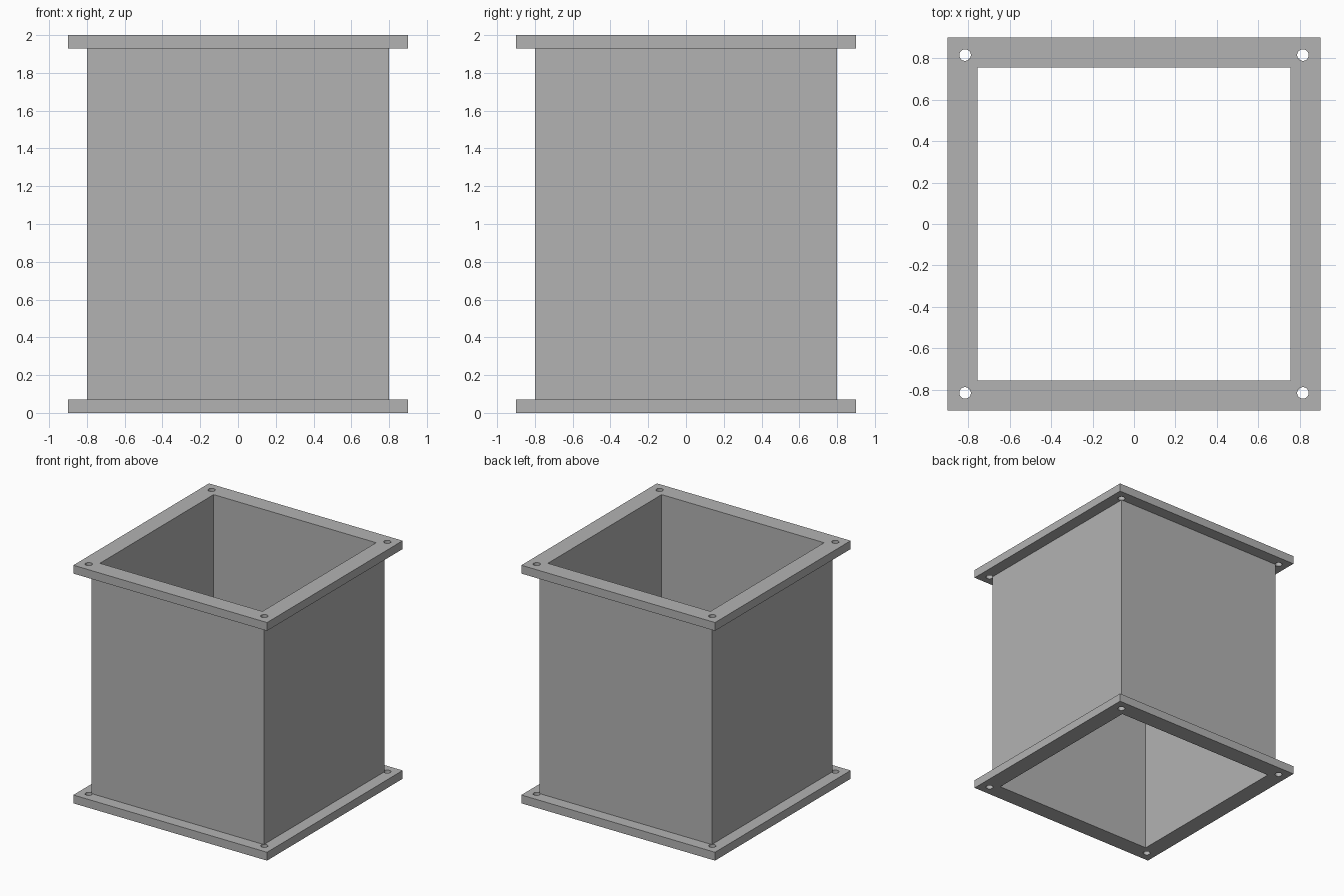
import bpy
import bmesh
from math import cos, sin, pi

cube = bpy.data.objects.get("Cube")
if cube:
    bpy.data.objects.remove(cube, do_unlink=True)

HEIGHT = 2.0
FLANGE_HALF, FLANGE_THICK = 0.90, 0.07
TUBE_HALF, BORE_HALF = 0.80, 0.755
HOLE_OFFSET, HOLE_RADIUS, HOLE_SIDES = 0.816, 0.028, 24
CORNERS = [(-1, -1), (1, -1), (1, 1), (-1, 1)]

grey = bpy.data.materials.new("plain grey")
grey.use_nodes = True
colour = (0.45, 0.45, 0.45, 1)
grey.diffuse_color = colour
grey.node_tree.nodes["Principled BSDF"].inputs["Base Color"].default_value = colour


def square(half):
    return [(x * half, y * half) for x, y in CORNERS]


def circle(cx, cy):
    steps = [2 * pi * i / HOLE_SIDES for i in range(HOLE_SIDES)]
    return [(cx + HOLE_RADIUS * cos(a), cy + HOLE_RADIUS * sin(a)) for a in steps]


def extruded(name, loops, bottom, top):
    """Fill an outline with openings and extrude it upwards."""
    bm = bmesh.new()
    edges = []
    for loop in loops:
        verts = [bm.verts.new((x, y, bottom)) for x, y in loop]
        edges += [bm.edges.new((v, verts[i - 1])) for i, v in enumerate(verts)]
    bmesh.ops.triangle_fill(bm, edges=edges, use_beauty=True, normal=(0, 0, 1))
    result = bmesh.ops.extrude_face_region(bm, geom=bm.faces[:], use_keep_orig=True)
    raised = [g for g in result["geom"] if isinstance(g, bmesh.types.BMVert)]
    bmesh.ops.translate(bm, verts=raised, vec=(0, 0, top - bottom))
    bmesh.ops.recalc_face_normals(bm, faces=bm.faces[:])
    mesh = bpy.data.meshes.new(name)
    bm.to_mesh(mesh)
    bm.free()
    mesh.materials.append(grey)
    obj = bpy.data.objects.new(name, mesh)
    bpy.context.collection.objects.link(obj)
    return obj


# Square duct wall between the flanges
extruded("duct_wall", [square(TUBE_HALF), square(BORE_HALF)],
         FLANGE_THICK, HEIGHT - FLANGE_THICK)

# Flanges with a bolt hole in each corner
bolt_holes = [circle(x * HOLE_OFFSET, y * HOLE_OFFSET) for x, y in CORNERS]
flange_loops = [square(FLANGE_HALF), square(BORE_HALF)] + bolt_holes
extruded("bottom_flange", flange_loops, 0, FLANGE_THICK)
extruded("top_flange", flange_loops, HEIGHT - FLANGE_THICK, HEIGHT)
